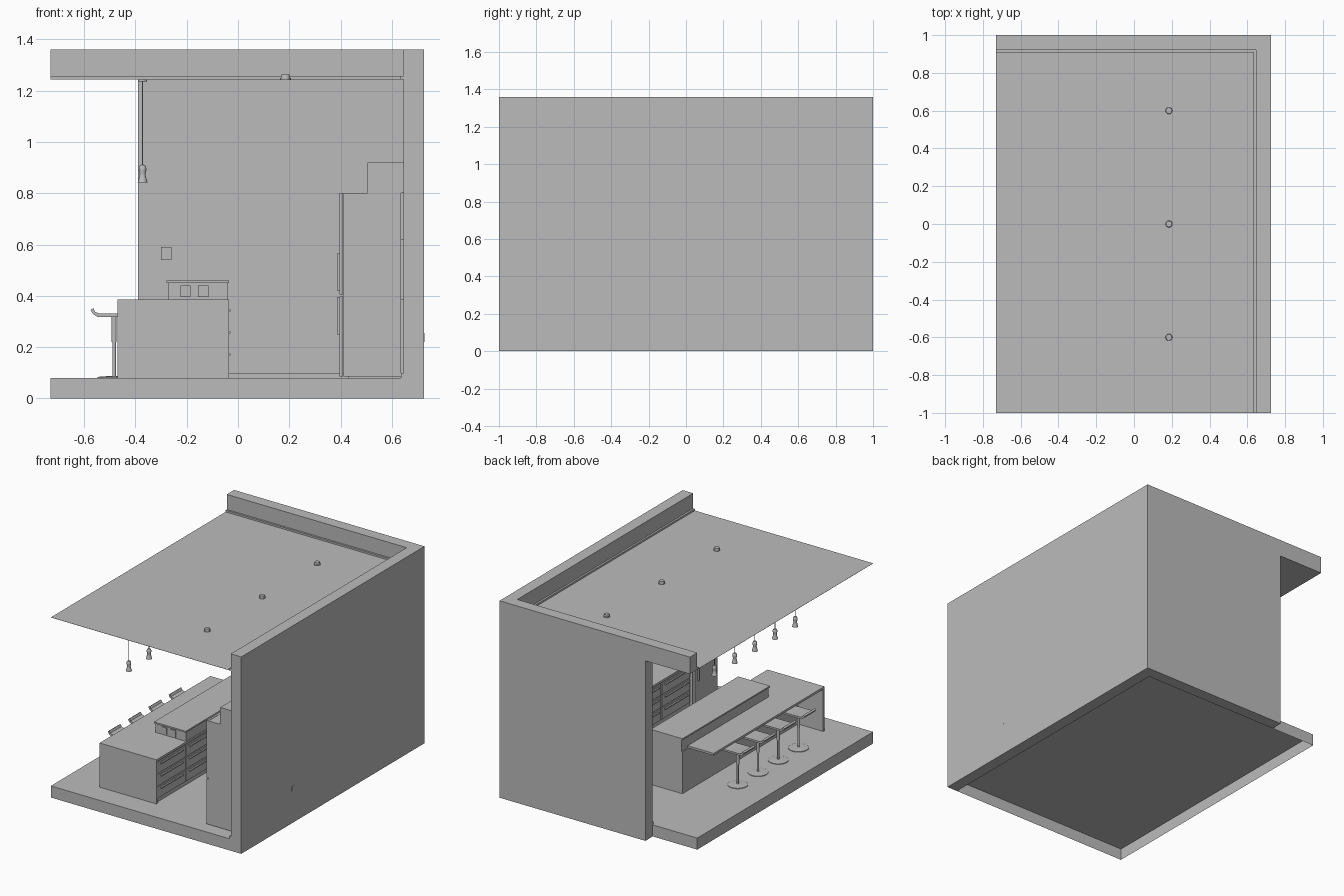
import bpy
import bmesh
import math

old = bpy.data.objects.get("Cube")
if old:
    bpy.data.objects.remove(old, do_unlink=True)

GREY = 0.5
grey = bpy.data.materials.new("plain_grey")
grey.use_nodes = True
grey.diffuse_color = (GREY, GREY, GREY, 1)
grey.node_tree.nodes["Principled BSDF"].inputs["Base Color"].default_value = (GREY, GREY, GREY, 1)


def add_object(name, bm, smooth=False):
    bmesh.ops.recalc_face_normals(bm, faces=bm.faces[:])
    mesh = bpy.data.meshes.new(name)
    bm.to_mesh(mesh)
    bm.free()
    mesh.materials.append(grey)
    obj = bpy.data.objects.new(name, mesh)
    bpy.context.collection.objects.link(obj)
    if smooth:
        bpy.ops.object.select_all(action='DESELECT')
        obj.select_set(True)
        bpy.context.view_layer.objects.active = obj
        bpy.ops.object.shade_smooth_by_angle(angle=math.radians(40))
    return obj


def box(name, x, y, z, open_bottom=False):
    """Box given by its (low, high) range on each axis."""
    bm = bmesh.new()
    bmesh.ops.create_cube(bm, size=1)
    for v in bm.verts:
        v.co = [sum(r) / 2 + c * (r[1] - r[0]) for r, c in zip((x, y, z), v.co)]
    if open_bottom:
        low = [f for f in bm.faces if f.normal.z < -0.5]
        bmesh.ops.delete(bm, geom=low, context='FACES')
    return add_object(name, bm)


def lathe(name, x, y, profile, steps=24):
    """Turn a (radius, height) profile around a vertical axis."""
    bm = bmesh.new()
    verts = [bm.verts.new((x + r, y, z)) for r, z in profile]
    edges = [bm.edges.new(pair) for pair in zip(verts, verts[1:])]
    bmesh.ops.spin(bm, geom=verts + edges, cent=(x, y, 0), axis=(0, 0, 1),
                   angle=math.tau, steps=steps, use_duplicate=False)
    bmesh.ops.remove_doubles(bm, verts=bm.verts[:], dist=0.00001)
    return add_object(name, bm, True)


def extrude_y(name, points, y):
    """Extrude an (x, z) outline along y."""
    bm = bmesh.new()
    face = bm.faces.new([bm.verts.new((px, y[0], pz)) for px, pz in points])
    out = bmesh.ops.extrude_face_region(bm, geom=[face])["geom"]
    moved = [g for g in out if isinstance(g, bmesh.types.BMVert)]
    bmesh.ops.translate(bm, verts=moved, vec=(0, y[1] - y[0], 0))
    return add_object(name, bm, True)


# Room shell
LEFT, RIGHT, INNER = -0.73, 0.725, 0.645
BACK, FLOOR, CEIL, TOP = 0.92, 0.08, 1.243, 1.36
box("floor", (LEFT, INNER), (-1, BACK), (0, FLOOR), open_bottom=True)
box("side_wall", (INNER, RIGHT), (-1, 1), (0, TOP))
box("back_wall", (-0.39, INNER), (BACK, 1), (0, TOP))
box("back_beam", (LEFT, -0.39), (BACK, 1), (CEIL, TOP))
box("ceiling", (LEFT, INNER), (-1, BACK), (CEIL, CEIL + 0.001))
box("back_ceiling_trim", (LEFT, INNER), (BACK - 0.013, BACK), (CEIL, CEIL + 0.013))
box("side_ceiling_trim", (INNER - 0.013, INNER), (-1, BACK), (CEIL, CEIL + 0.013))
box("back_baseboard", (-0.39, INNER), (BACK - 0.01, BACK), (FLOOR, 0.1))
box("side_baseboard", (INNER - 0.01, INNER), (-1, BACK), (FLOOR, 0.1))
box("wall_switch", (-0.3, -0.26), (BACK - 0.006, BACK), (0.54, 0.59))
box("wall_socket", (RIGHT - 0.004, RIGHT + 0.001), (-0.45, -0.425), (0.22, 0.255))

# Recessed ceiling lights
for y in (-0.6, 0, 0.6):
    lathe("ceiling_light", 0.185, y, [(0, 1.262), (0.016, 1.262), (0.018, 1.25),
                                      (0.021, 1.25), (0.021, 1.241), (0, 1.241)])

# Pendant lamps over the bar
for i in range(5):
    y = -0.66 + 0.22 * i
    x = -0.372
    lathe("pendant_mount", x, y, [(0, CEIL), (0.018, CEIL), (0.018, 1.236), (0, 1.236)])
    lathe("pendant_cord", x, y, [(0, 1.24), (0.002, 1.24), (0.002, 0.9), (0, 0.9)], 8)
    lathe("pendant_shade", x, y, [(0, 0.912), (0.009, 0.91), (0.014, 0.902), (0.015, 0.89),
                                  (0.011, 0.876), (0.013, 0.865), (0.019, 0.842), (0, 0.845)])

# Island: cabinet body, bar counter, end panel and raised shelf
CAB, BAR, FRONT, END = -0.035, -0.47, -0.84, 0.436
box("island_body", (-0.278, CAB - 0.012), (FRONT, END), (FLOOR, 0.37))
box("bar_counter", (BAR, CAB), (FRONT, 0.37), (0.37, 0.385))
box("island_end_panel", (BAR, CAB), (FRONT, FRONT + 0.015), (FLOOR, 0.37))
box("island_far_panel", (-0.278, CAB), (END - 0.015, END), (FLOOR, 0.37))
box("raised_shelf", (-0.272, CAB - 0.005), (-0.51, END), (0.37, 0.45))
box("raised_shelf_top", (-0.278, CAB), (-0.52, END), (0.45, 0.46))
for x in (-0.225, -0.155):
    box("shelf_socket", (x, x + 0.04), (-0.516, -0.51), (0.395, 0.44))


def drawers(name, face, side, y0, y1, count):
    """Drawer fronts with bar handles on a cabinet face; side is its x direction."""
    width = (y1 - y0) / count
    for i in range(count):
        a, b = y0 + i * width + 0.004, y0 + (i + 1) * width - 0.004
        for z in (0.11, 0.195, 0.28):
            for part, depth, lo, hi, inset in (("front", 0.008, z, z + 0.078, 0),
                                               ("handle", 0.018, z + 0.058, z + 0.066, 0.03)):
                xs = sorted((face, face + side * depth))
                box(f"{name}_{part}", xs, (a + inset, b - inset), (lo, hi))


drawers("island_drawer", CAB - 0.012, 1, FRONT + 0.015, END - 0.015, 4)

# Bar stools
seat = [(-0.575, 0.345), (-0.566, 0.33), (-0.548, 0.318), (-0.42, 0.318), (-0.4, 0.325),
        (-0.4, 0.335), (-0.425, 0.33), (-0.54, 0.331), (-0.556, 0.337), (-0.564, 0.352)]
for i in range(4):
    y = 0.125 - 0.221 * i
    x = -0.483
    lathe("stool_base", x, y, [(0, FLOOR), (0.065, FLOOR), (0.065, 0.084),
                               (0.012, 0.088), (0, 0.088)], 32)
    lathe("stool_post", x, y, [(0, 0.085), (0.007, 0.085), (0.007, 0.22),
                               (0.01, 0.22), (0.01, 0.32), (0, 0.32)], 16)
    extrude_y("stool_seat", seat, (y - 0.062, y + 0.062))

# Fridge with two doors and bar handles
box("fridge_body", (0.412, 0.635), (-0.91, -0.66), (0.085, 0.8))
box("fridge_lower_door", (0.395, 0.41), (-0.91, -0.66), (0.085, 0.397))
box("fridge_upper_door", (0.395, 0.41), (-0.91, -0.66), (0.405, 0.8))
for z0, z1 in ((0.25, 0.395), (0.42, 0.565)):
    box("fridge_handle", (0.385, 0.396), (-0.7, -0.69), (z0, z1))

# Wall kitchen: base cabinets, worktop and upper cabinets
box("base_cabinet", (0.43, INNER), (-0.65, BACK), (FLOOR, 0.37))
box("worktop", (0.415, INNER), (-0.65, BACK), (0.37, 0.385))
drawers("base_drawer", 0.43, -1, -0.65, BACK, 5)
box("fridge_top_cabinet", (0.505, INNER), (-0.915, -0.65), (0.8, 0.92))
box("upper_cabinet", (0.512, INNER), (-0.65, BACK), (0.62, 0.92))
for i in range(5):
    y = -0.65 + i * 0.314
    box("upper_cabinet_door", (0.505, 0.512), (y + 0.003, y + 0.311), (0.622, 0.918))
